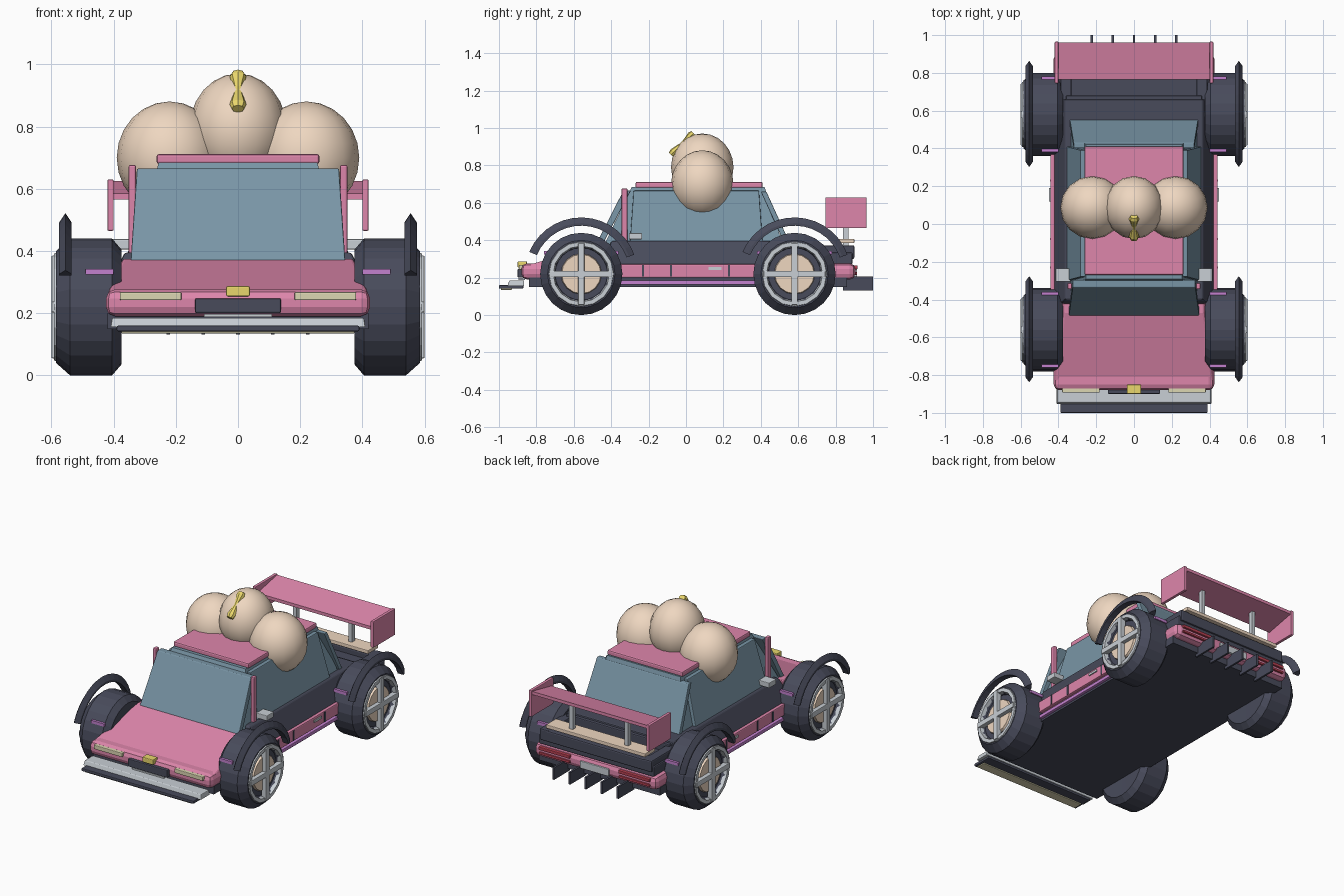
import bpy, bmesh
from math import radians, cos, sin, pi
from mathutils import Vector

if "Cube" in bpy.data.objects:
    bpy.data.objects.remove(bpy.data.objects["Cube"])

def mat(name, r, g, b):
    m = bpy.data.materials.new(name)
    m.diffuse_color = (r, g, b, 1)
    m.use_nodes = True
    m.node_tree.nodes["Principled BSDF"].inputs["Base Color"].default_value = m.diffuse_color
    return m

PINK = mat("pink", .73, .24, .41)
DARK = mat("charcoal", .065, .07, .105)
GLASS = mat("glass", .19, .30, .38)
SKIN = mat("beige", .86, .68, .53)
SILVER = mat("silver", .58, .62, .66)
GOLD = mat("gold", .82, .68, .15)
RED = mat("red", .45, .05, .08)
CREAM = mat("cream", .72, .68, .45)
LILAC = mat("lilac", .55, .22, .62)

def finish(bm, name, m, bevel=0, smooth=False):
    bmesh.ops.recalc_face_normals(bm, faces=bm.faces)
    me = bpy.data.meshes.new(name)
    bm.to_mesh(me)
    bm.free()
    me.materials.append(m)
    for p in me.polygons:
        p.use_smooth = smooth
    o = bpy.data.objects.new(name, me)
    bpy.context.collection.objects.link(o)
    if bevel:
        b = o.modifiers.new("bevel", 'BEVEL')
        b.width, b.segments = bevel, 2
    return o

def loft(name, m, low, high, bevel=0):
    """Hexahedron between two rectangles (x0, x1, y0, y1, z)."""
    bm = bmesh.new()
    rings = []
    for x0, x1, y0, y1, z in (low, high):
        rings.append([bm.verts.new(c) for c in
                      ((x0, y0, z), (x1, y0, z), (x1, y1, z), (x0, y1, z))])
    a, b = rings
    bm.faces.new(a)
    bm.faces.new(b)
    for i in range(4):
        j = (i + 1) % 4
        bm.faces.new((a[i], a[j], b[j], b[i]))
    return finish(bm, name, m, bevel)

def box(name, m, x0, x1, y0, y1, z0, z1, bevel=0):
    return loft(name, m, (x0, x1, y0, y1, z0), (x0, x1, y0, y1, z1), bevel)

def pair(name, m, x0, x1, *rest):
    box("right_" + name, m, x0, x1, *rest)
    box("left_" + name, m, -x1, -x0, *rest)

def revolve(name, m, profile, y, z, s, n=24, a0=0, a1=360):
    """Sweep an (x, radius) outline round the axle at (y, z); s mirrors x."""
    bm = bmesh.new()
    full = a1 - a0 == 360
    rings = []
    for k in range(n if full else n + 1):
        a = radians(a0 + (a1 - a0) * k / n)
        rings.append([bm.verts.new((s * x, y + r * cos(a), z + r * sin(a))) for x, r in profile])
    for k in range(n):
        p, q = rings[k], rings[(k + 1) % len(rings)]
        for i in range(len(profile)):
            j = (i + 1) % len(profile)
            bm.faces.new((p[i], p[j], q[j], q[i]))
    if not full:
        bm.faces.new(rings[0])
        bm.faces.new(rings[-1])
    bmesh.ops.remove_doubles(bm, verts=bm.verts, dist=1e-5)
    return finish(bm, name, m)

# wheels, rims, spokes, fender arches and marker strips
ZC = .22
for end, yc in (("front", -.56), ("rear", .58)):
    for side, s in (("right", 1), ("left", -1)):
        tag = end + "_" + side + "_"
        revolve(tag + "tyre", DARK, [(.378, 0), (.375, .185), (.405, .22), (.54, .22), (.585, .18),
                                     (.585, .15), (.56, .14), (.56, 0)], yc, ZC, s)
        revolve(tag + "rim", SILVER, [(.57, .145), (.57, .178), (.592, .172), (.592, .15)], yc, ZC, s, 16)
        revolve(tag + "hub", SKIN, [(.55, 0), (.55, .112), (.575, .105), (.575, 0)], yc, ZC, s, 16)
        x0, x1 = sorted((s * .565, s * .6))
        box(tag + "spoke_upright", SILVER, x0, x1, yc - .017, yc + .017, ZC - .165, ZC + .165, .004)
        box(tag + "spoke_level", SILVER, x0, x1, yc - .165, yc + .165, ZC - .017, ZC + .017, .004)
        revolve(tag + "fender", DARK, [(.535, .258), (.535, .272), (.555, .302), (.575, .272), (.575, .258)],
                yc, ZC, s, 14, 20, 157)
        for d in (-1, 1):
            x0, x1 = sorted((s * .40, s * .49))
            box(tag + "marker", LILAC, x0, x1, yc + d * .192 - .008, yc + d * .192 + .008, .325, .343)

# lower body
box("floor_pan", DARK, -.42, .42, -.84, .86, .15, .2)
box("pink_lower_body", PINK, -.425, .425, -.88, .905, .19, .277, .03)
pair("sill", PINK, .42, .443, -.4, .42, .2, .272, .006)
pair("lower_skirt", LILAC, .41, .438, -.36, .38, .163, .185, .004)
for y in (-.23, -.08, .23):
    pair("sill_slot", DARK, .43, .446, y - .006, y + .006, .205, .268)
pair("door_handle", SILVER, .43, .45, .12, .19, .242, .256)
loft("hood", PINK, (-.42, .42, -.87, -.42, .26), (-.37, .37, -.47, -.42, .375), .008)
loft("body_belt", DARK, (-.425, .425, -.45, .66, .265), (-.365, .365, -.40, .66, .395), .008)
box("rear_deck", DARK, -.40, .40, .64, .89, .27, .335, .008)
pair("deck_rail", DARK, .33, .39, .64, .9, .3, .373, .008)
box("deck_lip", DARK, -.39, .39, .83, .9, .3, .37, .008)
box("deck_step", DARK, -.36, .36, .64, .68, .3, .385, .006)

# cabin with raised glass panels
loft("cabin", GLASS, (-.34, .34, -.44, .52, .37), (-.255, .255, -.29, .42, .685))
loft("windshield", GLASS, (-.345, .345, -.485, -.45, .37), (-.325, .325, -.335, -.295, .665), .004)
loft("rear_window", GLASS, (-.34, .34, .525, .555, .385), (-.32, .32, .40, .43, .66), .004)
for side, s in (("right", 1), ("left", -1)):
    b0, b1 = sorted((s * .32, s * .357))
    t0, t1 = sorted((s * .25, s * .283))
    loft(side + "_side_glass", GLASS, (b0, b1, -.30, .41, .385), (t0, t1, -.28, .39, .665), .004)
box("roof", PINK, -.262, .262, -.27, .41, .68, .712, .008)
pair("pillar_post", PINK, .328, .352, -.345, -.313, .39, .677, .006)
pair("mirror", SILVER, .335, .415, -.305, -.235, .405, .438, .004)

# roof balls: three overlapping ellipsoids
for name, x, z, rx in (("middle_ball", 0, .79, .157), ("right_ball", .22, .70, .17), ("left_ball", -.22, .70, .17)):
    bm = bmesh.new()
    bmesh.ops.create_uvsphere(bm, u_segments=16, v_segments=12, radius=1)
    for v in bm.verts:
        v.co = (x + v.co.x * rx, .087 + v.co.y * .167, z + v.co.z * .181)
    finish(bm, name, SKIN, smooth=True)

# gold bow clip, pinched in its middle
bm = bmesh.new()
p0, p1 = Vector((0, -.075, .852)), Vector((0, .045, .966))
axis = (p1 - p0).normalized()
up = Vector((1, 0, 0)).cross(axis)
rings = []
for t, r in ((0, .02), (.12, .027), (.47, .013), (.58, .013), (.9, .027), (1, .02)):
    c = p0.lerp(p1, t) - up * (-.008 if up.z > 0 else .008)
    rings.append([bm.verts.new(c + Vector((1, 0, 0)) * r * cos(k * pi / 4) + up * r * .8 * sin(k * pi / 4))
                  for k in range(8)])
for a, b in zip(rings, rings[1:]):
    for k in range(8):
        bm.faces.new((a[k], a[(k + 1) % 8], b[(k + 1) % 8], b[k]))
bm.faces.new(rings[0])
bm.faces.new(rings[-1])
finish(bm, "bow_clip", GOLD)

# nose details and splitter
pair("headlight", CREAM, .182, .38, -.893, -.86, .242, .268, .004)
box("grille", DARK, -.138, .138, -.9, -.86, .2, .248, .005)
box("nose_badge", GOLD, -.038, .038, -.9, -.85, .254, .287, .005)
box("grille_trim", SILVER, -.11, .11, -.895, -.86, .188, .197)
loft("splitter_blade", SILVER, (-.41, .41, -.955, -.865, .155), (-.405, .405, -.945, -.865, .185), .004)
box("splitter_lip", DARK, -.39, .39, -1, -.87, .142, .16, .004)
box("splitter_strip", CREAM, -.375, .375, -.99, -.93, .135, .15, .003)

# tail details and diffuser
pair("tail_light", RED, .17, .385, .89, .918, .245, .265, .004)
pair("lower_tail_light", RED, .17, .385, .89, .915, .215, .23, .004)
box("tail_plate", SILVER, -.1, .1, .89, .915, .205, .25, .004)
for i in range(-2, 3):
    box("diffuser_fin", DARK, i * .112 - .006, i * .112 + .006, .84, 1.0, .132, .207)

# rear wing
box("wing_plank", SKIN, -.345, .345, .80, .9, .385, .408, .004)
pair("wing_post", SILVER, .18, .205, .84, .868, .37, .59)
bm = bmesh.new()
ends = [[bm.verts.new((x, y, z)) for y, z in ((.765, .565), (.96, .605), (.96, .625), (.765, .585))]
        for x in (-.41, .41)]
bm.faces.new(ends[0])
bm.faces.new(ends[1])
for i in range(4):
    j = (i + 1) % 4
    bm.faces.new((ends[0][i], ends[0][j], ends[1][j], ends[1][i]))
finish(bm, "wing_blade", PINK)
pair("wing_endplate", PINK, .4, .42, .745, .965, .465, .63, .004)
